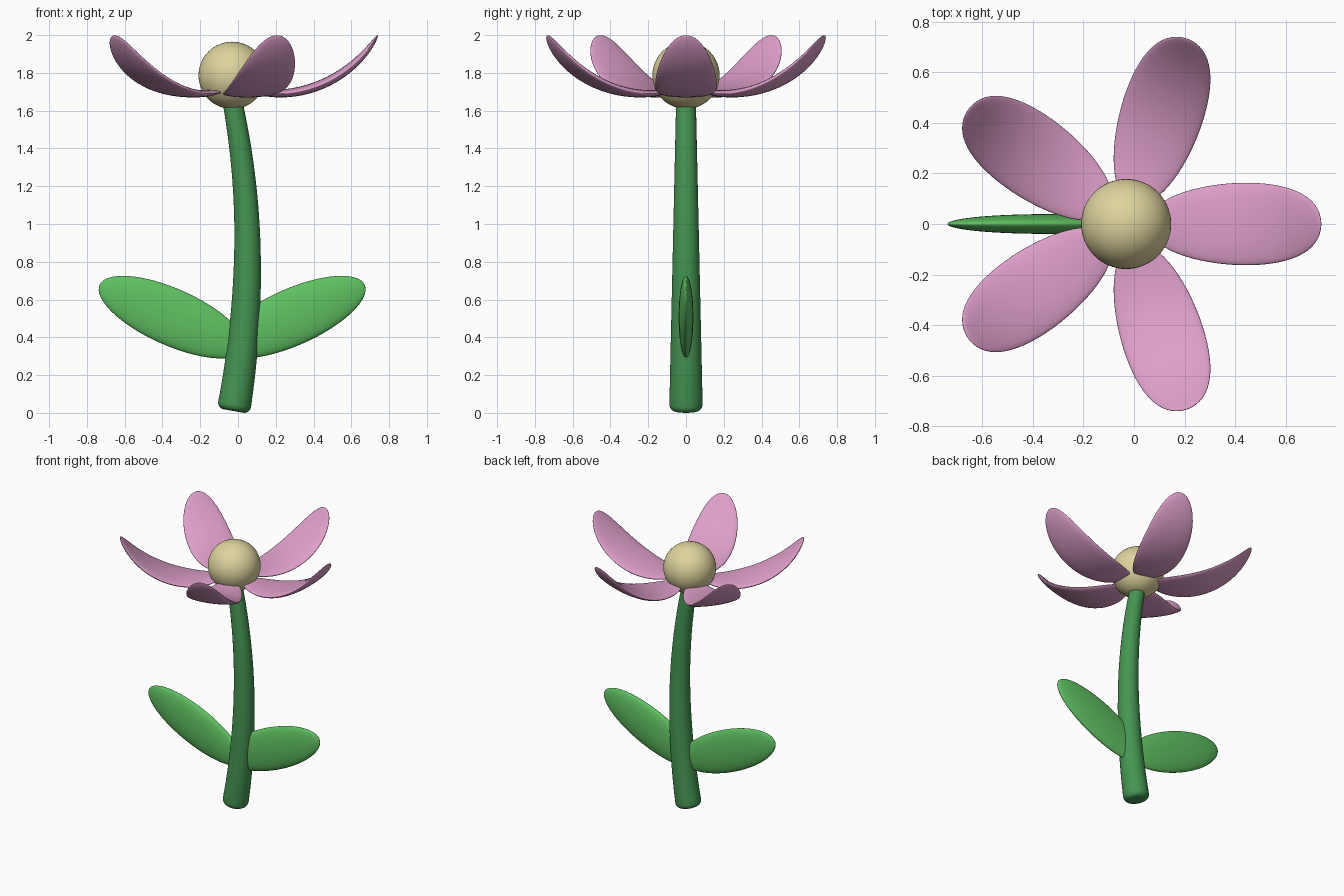
import bpy, bmesh, math
from mathutils import Matrix, Vector

if "Cube" in bpy.data.objects:
    bpy.data.objects.remove(bpy.data.objects["Cube"])

CX = -0.031  # flower axis


def material(name, rgb):
    m = bpy.data.materials.new(name)
    m.diffuse_color = (*rgb, 1)
    m.use_nodes = True
    m.node_tree.nodes["Principled BSDF"].inputs["Base Color"].default_value = m.diffuse_color
    return m


PINK = material("petal pink", (0.73, 0.345, 0.585))
CREAM = material("centre cream", (0.73, 0.66, 0.34))
STEM = material("stem green", (0.06, 0.30, 0.085))
LEAF = material("leaf green", (0.115, 0.53, 0.12))


def finish(bm, name, mat):
    bmesh.ops.recalc_face_normals(bm, faces=bm.faces)
    for f in bm.faces:
        f.smooth = True
    me = bpy.data.meshes.new(name)
    bm.to_mesh(me)
    bm.free()
    me.materials.append(mat)
    ob = bpy.data.objects.new(name, me)
    bpy.context.collection.objects.link(ob)
    return ob


def ellipsoid(rx, ry, rz):
    """Ellipsoid with its poles on the x axis."""
    bm = bmesh.new()
    bmesh.ops.create_uvsphere(bm, u_segments=48, v_segments=32, radius=1)
    bm.transform(Matrix.Diagonal((rx, ry, rz, 1)) @ Matrix.Rotation(math.pi / 2, 4, 'Y'))
    return bm


# Flower centre
bm = ellipsoid(0.178, 0.178, 0.178)
bm.transform(Matrix.Translation((CX, 0, 1.787)))
finish(bm, "flower_centre", CREAM)

# Petals: flat ellipsoids bent upward along an arc, repeated around the centre
R, MID = 0.627, math.radians(23)
for i in range(5):
    bm = ellipsoid(0.40, 0.163, 0.025)
    for v in bm.verts:
        a = MID + v.co.x / R
        r = R - v.co.z
        v.co = Vector((0.23 + r * math.sin(a), v.co.y, 1.69 + R - r * math.cos(a)))
    bm.transform(Matrix.Translation((CX, 0, 0)) @ Matrix.Rotation(i * math.tau / 5, 4, 'Z'))
    finish(bm, f"petal_{i + 1}", PINK)

# Leaves: tilted flat ellipsoids on both sides
for side, name in ((1, "leaf_right"), (-1, "leaf_left")):
    bm = ellipsoid(0.419, 0.039, 0.15)
    bm.transform(Matrix.Translation((CX + side * 0.319, 0, 0.507))
                 @ Matrix.Rotation(-side * math.radians(24), 4, 'Y'))
    finish(bm, name, LEAF)

# Stem: tapered rings along a bowed path, rounded at both ends
Z0, Z1, BEV, N = 0.010, 1.67, 0.035, 40
steps = [BEV * (1 - math.cos(k * math.pi / 12)) for k in range(7)]
heights = [Z0 + s for s in steps]
heights += [Z0 + BEV + (Z1 - Z0 - 2 * BEV) * k / 40 for k in range(1, 40)]
heights += [Z1 - s for s in reversed(steps)]
bm = bmesh.new()
rings = []
for z in heights:
    d = z - 0.85
    c = 0.105 if d < 0 else 0.125
    slope = math.atan(-2 * c * d)
    inset = max(0, BEV - min(z - Z0, Z1 - z))
    rad = 0.089 - 0.0222 * z - (BEV - math.sqrt(max(0, BEV ** 2 - inset ** 2)))
    ring = []
    for k in range(N):
        t = k * math.tau / N
        u = rad * math.cos(t)
        ring.append(bm.verts.new((0.05 - c * d * d + u * math.cos(slope),
                                  rad * math.sin(t), z - u * math.sin(slope))))
    rings.append(ring)
for a, b in zip(rings, rings[1:]):
    for k in range(N):
        j = (k + 1) % N
        bm.faces.new((a[k], a[j], b[j], b[k]))
bm.faces.new(rings[0])
bm.faces.new(rings[-1])
finish(bm, "stem", STEM)
